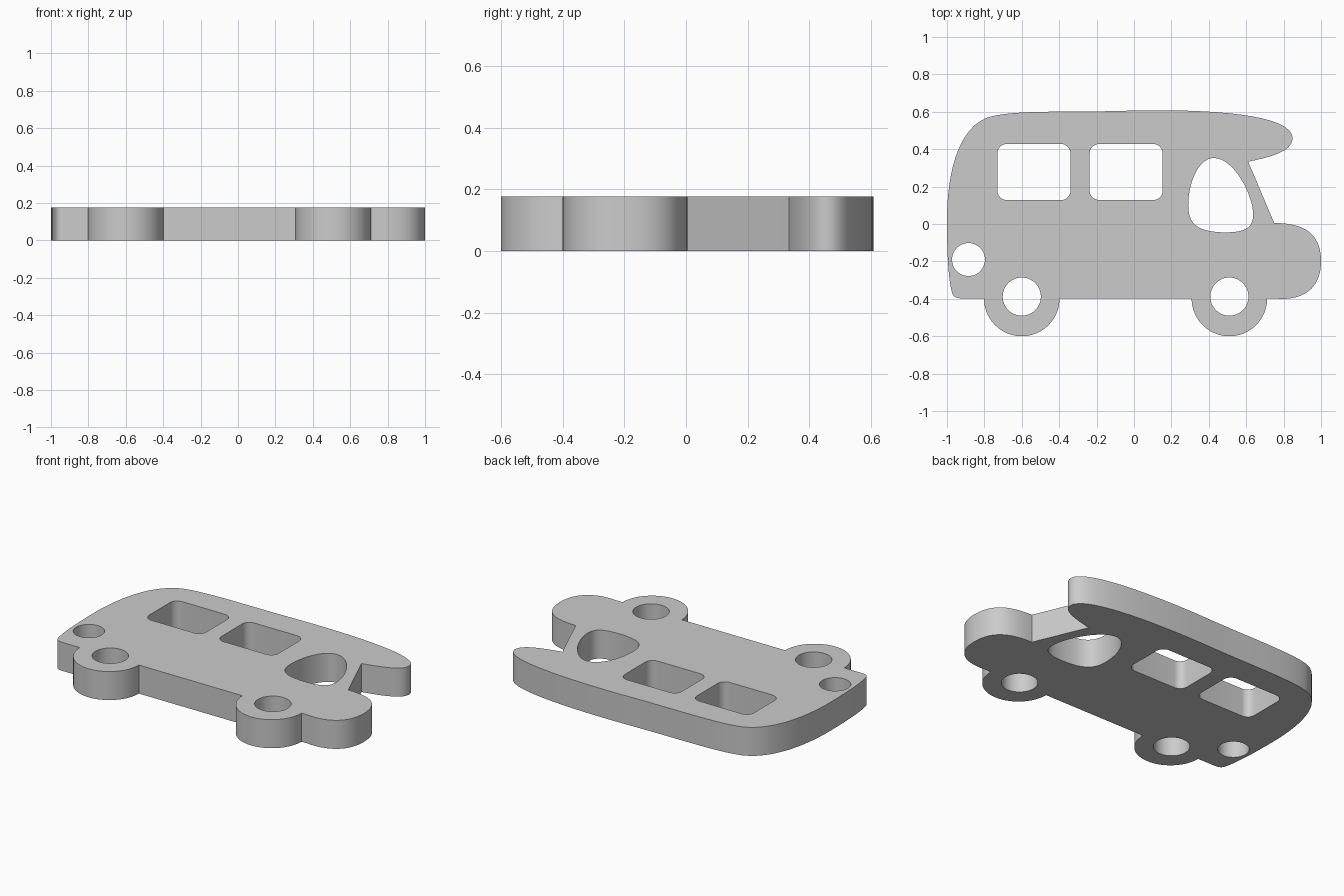
import bpy
import bmesh
import math

cube = bpy.data.objects.get("Cube")
if cube:
    bpy.data.objects.remove(cube)

THICK = 0.176


def bezier(a, b, c, d, steps=14):
    """Points along a cubic curve, leaving out the last one."""
    pts = []
    for i in range(steps):
        t = i / steps
        u = 1 - t
        pts.append(tuple(u**3 * p + 3*u*u*t * q + 3*u*t*t * r + t**3 * s
                         for p, q, r, s in zip(a, b, c, d)))
    return pts


def chain(*pts):
    """Joined cubic curves: anchor, handle, handle, anchor, ..."""
    out = []
    for i in range(0, len(pts) - 1, 3):
        out += bezier(*pts[i:i + 4])
    return out


def arc(x, y, r, start, end, steps=24):
    angles = [math.radians(start + (end - start) * i / steps) for i in range(steps + 1)]
    return [(x + r * math.cos(a), y + r * math.sin(a)) for a in angles]


def circle(x, y, r):
    return arc(x, y, r, 0, 360, 48)[:-1]


def rounded_rect(x0, x1, y0, y1, r):
    corners = [(x1 - r, y1 - r), (x0 + r, y1 - r), (x0 + r, y0 + r), (x1 - r, y0 + r)]
    out = []
    for i, (x, y) in enumerate(corners):
        out += arc(x, y, r, 90 * i, 90 * i + 90, 8)
    return out


WHEELS = (-0.60, 0.51)
SILL = -0.398

# Outline: sill with wheel bulges, bonnet, windscreen, roof peak, roof and tail
outline = []
for x in WHEELS:
    outline += arc(x, SILL, 0.202, 180, 360, 36)
outline += chain((0.75, SILL), (0.91, -0.415), (1.0, -0.34), (1.0, -0.20),
                 (1.0, -0.05), (0.91, 0.005), (0.75, 0.005))
outline += chain((0.75, 0.005), (0.70, 0.12), (0.66, 0.22), (0.61, 0.333),
                 (0.74, 0.36), (0.85, 0.39), (0.848, 0.462),
                 (0.84, 0.57), (0.52, 0.607), (0.14, 0.608),
                 (-0.02, 0.608), (-0.10, 0.602), (-0.25, 0.602),
                 (-0.50, 0.60), (-0.69, 0.602), (-0.79, 0.567),
                 (-0.95, 0.50), (-1.0, 0.25), (-1.0, 0.02),
                 (-1.0, -0.12), (-0.995, -0.28), (-0.975, -0.36),
                 (-0.967, -0.39), (-0.955, -0.396), (-0.92, SILL))

# Openings: wheel hubs, key ring hole, side windows and cab window
holes = [circle(x, -0.388, 0.102) for x in WHEELS]
holes.append(circle(-0.885, -0.19, 0.088))
for x in (-0.73, -0.237):
    holes.append(rounded_rect(x, x + 0.39, 0.128, 0.428, 0.05))
holes.append(chain((0.43, 0.353), (0.53, 0.35), (0.63, 0.17), (0.637, 0.06),
                   (0.64, -0.02), (0.60, -0.045), (0.48, -0.045),
                   (0.35, -0.04), (0.29, -0.01), (0.29, 0.10),
                   (0.29, 0.22), (0.345, 0.355), (0.43, 0.353)))

# Filled flat curve, extruded into a plate
curve = bpy.data.curves.new("van_body", "CURVE")
curve.dimensions = "2D"
curve.fill_mode = "BOTH"
curve.extrude = THICK / 2
for loop in [outline] + holes:
    spline = curve.splines.new("POLY")
    spline.points.add(len(loop) - 1)
    for point, (x, y) in zip(spline.points, loop):
        point.co = (x, y, 0, 1)
    spline.use_cyclic_u = True
body = bpy.data.objects.new("van_body", curve)
bpy.context.collection.objects.link(body)
bpy.ops.object.select_all(action="DESELECT")
body.select_set(True)
bpy.context.view_layer.objects.active = body
bpy.ops.object.convert(target="MESH")
body = bpy.context.object

# Weld the caps to the walls and stand the plate on the ground
bm = bmesh.new()
bm.from_mesh(body.data)
bmesh.ops.remove_doubles(bm, verts=bm.verts, dist=0.0005)
bmesh.ops.translate(bm, verts=bm.verts, vec=(0, 0, THICK / 2))
bmesh.ops.recalc_face_normals(bm, faces=bm.faces)
bm.to_mesh(body.data)
bm.free()
bpy.ops.object.shade_smooth_by_angle(angle=math.radians(30))

# Plain grey
grey = bpy.data.materials.new("plain_grey")
grey.use_nodes = True
colour = (0.6, 0.6, 0.6, 1)
grey.diffuse_color = colour
grey.node_tree.nodes["Principled BSDF"].inputs["Base Color"].default_value = colour
body.data.materials.clear()
body.data.materials.append(grey)
